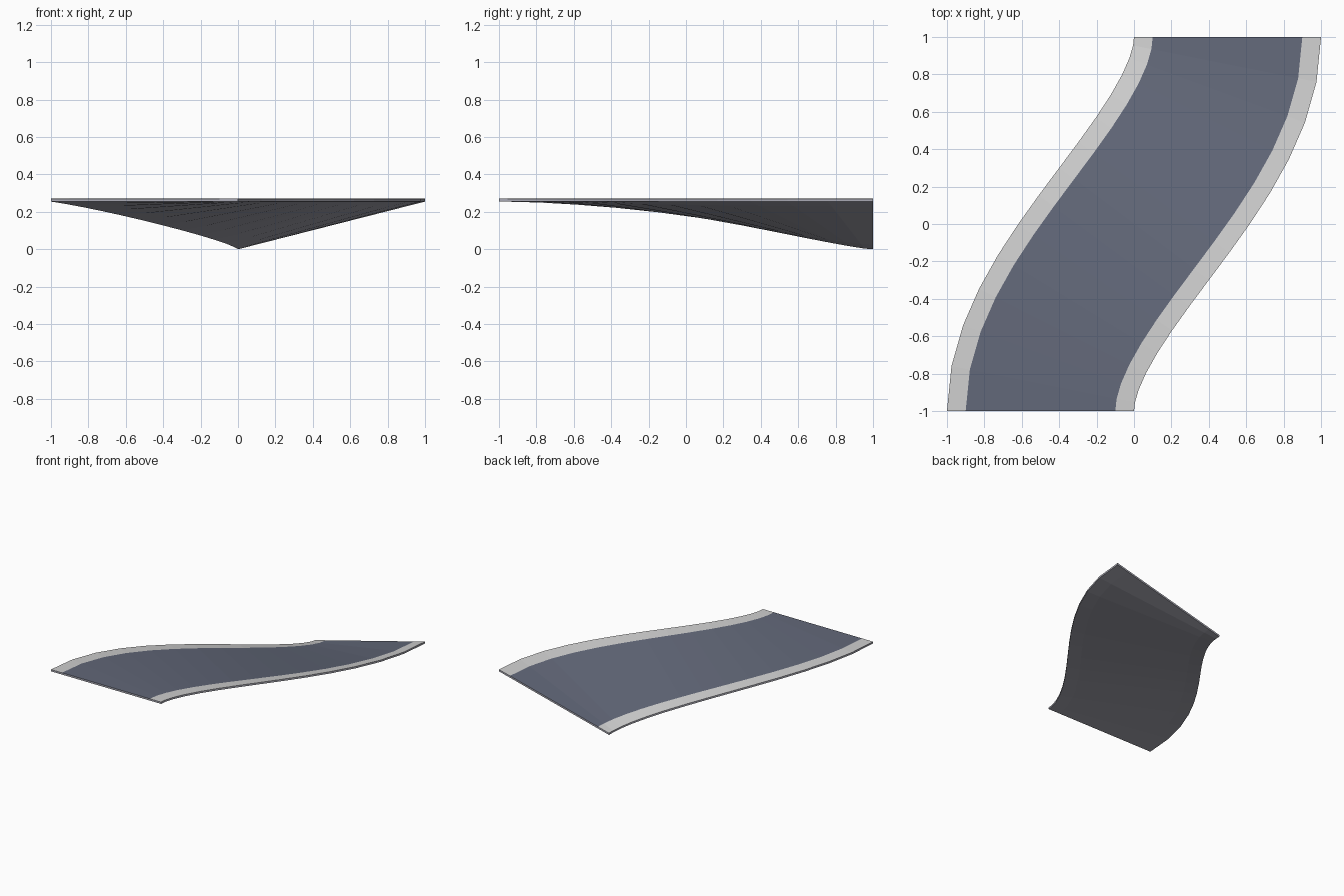
import bpy, bmesh, math

if "Cube" in bpy.data.objects:
    bpy.data.objects.remove(bpy.data.objects["Cube"])

STEPS = 14          # segments along the S-bend
TOP = 0.27          # height of the level right-hand edge
DROP = 0.255        # how far the left edge sinks along the road
THICK = 0.015       # slab thickness


def material(name, rgb):
    m = bpy.data.materials.new(name)
    m.diffuse_color = (*rgb, 1.0)
    m.use_nodes = True
    m.node_tree.nodes["Principled BSDF"].inputs["Base Color"].default_value = m.diffuse_color
    return m


asphalt = material("slate asphalt", (0.122, 0.138, 0.190))
border = material("light grey border", (0.62, 0.62, 0.62))
base = material("lavender grey base", (0.40, 0.40, 0.46))


def road_point(t, off, depth):
    """Point on the banked S-bend; off runs from -0.5 (left) to 0.5 (right)."""
    s = t * t * (3 - 2 * t)
    angle = math.atan(3 * t * (1 - t))      # heading away from +y
    x = -0.5 + s + off * math.cos(angle)
    y = -1 + 2 * t - off * math.sin(angle)
    z = TOP - DROP * s * (0.5 - off) - depth
    return x, y, z


# Cross-section: top strips left to right, then the underside right to left
section = [(-0.5, 0), (-0.4, 0), (0.4, 0), (0.5, 0),
           (0.5, THICK), (0.4, THICK), (-0.4, THICK), (-0.5, THICK)]
colours = [1, 0, 1, 2, 2, 2, 2, 2]

bm = bmesh.new()
rings = [[bm.verts.new(road_point(i / STEPS, o, d)) for o, d in section]
         for i in range(STEPS + 1)]

# Sweep the section along the bend
n = len(section)
for a, b in zip(rings, rings[1:]):
    for k in range(n):
        j = (k + 1) % n
        f = bm.faces.new((a[k], a[j], b[j], b[k]))
        f.material_index = colours[k]

# End caps
for ring in (rings[0], rings[-1]):
    for k in range(3):
        f = bm.faces.new((ring[k], ring[k + 1], ring[6 - k], ring[7 - k]))
        f.material_index = 2

bmesh.ops.recalc_face_normals(bm, faces=bm.faces)
mesh = bpy.data.meshes.new("banked_road")
bm.to_mesh(mesh)
bm.free()
for m in (asphalt, border, base):
    mesh.materials.append(m)
road = bpy.data.objects.new("banked_road", mesh)
bpy.context.collection.objects.link(road)
